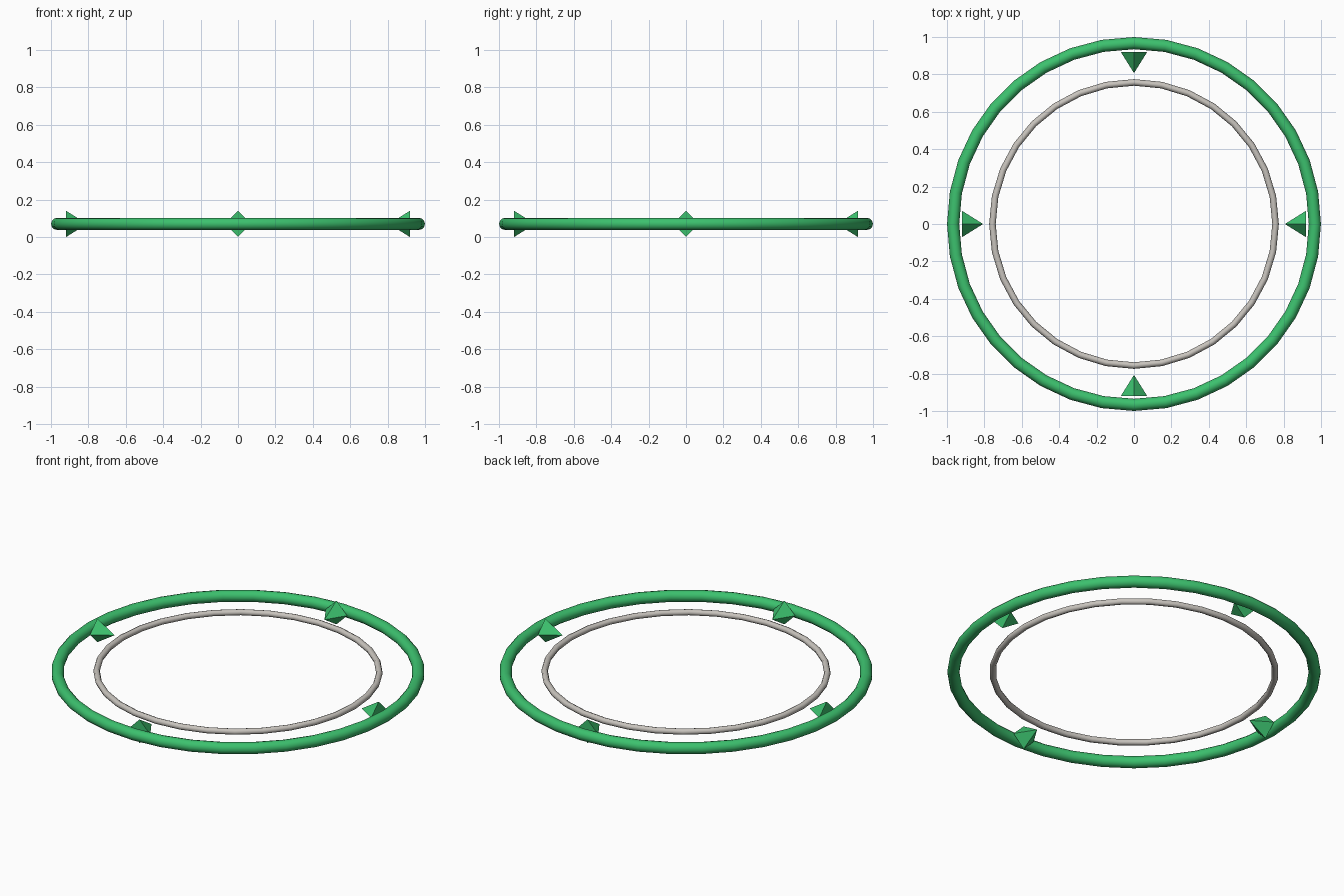
import bpy
from math import pi, cos, sin
from mathutils import Vector

if "Cube" in bpy.data.objects:
    bpy.data.objects.remove(bpy.data.objects["Cube"], do_unlink=True)

MID = 0.07  # height of the ring plane


def material(name, rgb):
    m = bpy.data.materials.new(name)
    m.use_nodes = True
    m.diffuse_color = (*rgb, 1)
    bsdf = next(n for n in m.node_tree.nodes if n.type == "BSDF_PRINCIPLED")
    bsdf.inputs["Base Color"].default_value = (*rgb, 1)
    return m


green = material("green", (0.045, 0.53, 0.155))
grey = material("warm_grey", (0.58, 0.55, 0.51))


def finish(name, mat):
    ob = bpy.context.object
    ob.name = name
    ob.data.materials.append(mat)
    return ob


def ring(name, radius, tube, segments, sides, mat):
    bpy.ops.mesh.primitive_torus_add(
        major_radius=radius, minor_radius=tube, major_segments=segments,
        minor_segments=sides, location=(0, 0, MID))
    bpy.ops.object.shade_smooth_by_angle(angle=pi / 3)
    return finish(name, mat)


# Rings
ring("outer_ring", 0.967, 0.0325, 36, 12, green)
ring("inner_ring", 0.757, 0.0175, 32, 8, grey)

# Four-sided pointers aimed at the centre
for i, side in enumerate(("left", "back", "right", "front")):
    angle = i * pi / 2
    outward = Vector((cos(angle), sin(angle), 0))
    bpy.ops.mesh.primitive_cone_add(
        vertices=4, radius1=0.07, radius2=0, depth=0.112,
        location=outward * 0.863 + Vector((0, 0, MID)))
    pointer = finish(side + "_pointer", green)
    pointer.rotation_euler = (0, -pi / 2, angle)
